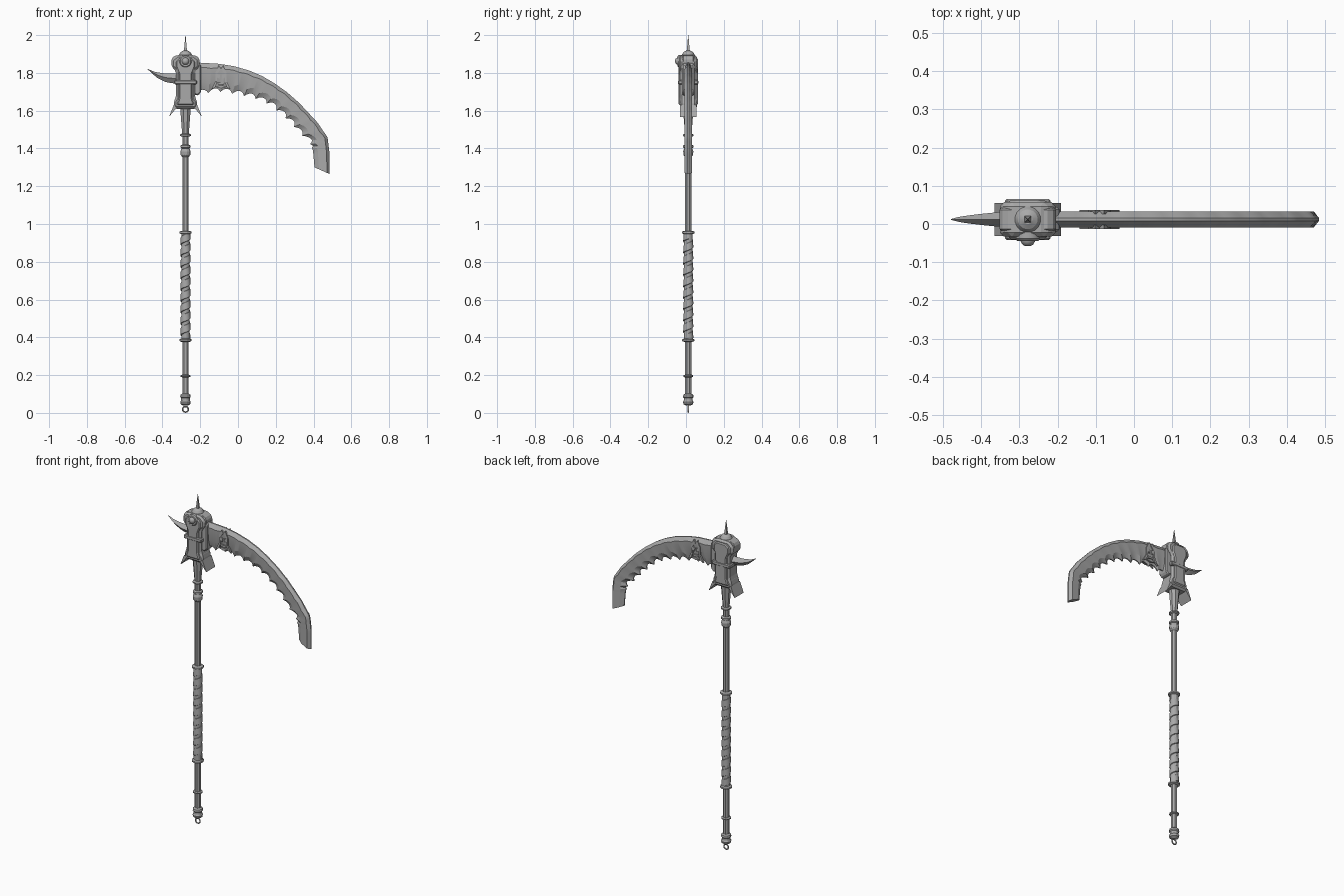
import bpy, bmesh, math
from mathutils import Vector

if "Cube" in bpy.data.objects:
    bpy.data.objects.remove(bpy.data.objects["Cube"])

CX, CY = -0.278, 0.012          # axis of the shaft
metal = bpy.data.materials.new("grey_metal")
metal.diffuse_color = (0.4, 0.4, 0.4, 1)
metal.use_nodes = True
metal.node_tree.nodes["Principled BSDF"].inputs["Base Color"].default_value = metal.diffuse_color


def finish(name, bm, bevel=0, smooth=30):
    bmesh.ops.recalc_face_normals(bm, faces=bm.faces)
    me = bpy.data.meshes.new(name)
    bm.to_mesh(me)
    bm.free()
    me.materials.append(metal)
    ob = bpy.data.objects.new(name, me)
    bpy.context.collection.objects.link(ob)
    if bevel:
        m = ob.modifiers.new("bevel", 'BEVEL')
        m.width, m.segments, m.limit_method = bevel, 1, 'ANGLE'
    if smooth:
        bpy.ops.object.select_all(action='DESELECT')
        ob.select_set(True)
        bpy.context.view_layer.objects.active = ob
        bpy.ops.object.shade_smooth_by_angle(angle=math.radians(smooth))
    return ob


def loft(name, rings, smooth=30, bevel=0):
    """Skin a list of equal closed rings and cap both ends."""
    bm = bmesh.new()
    vs = [[bm.verts.new(p) for p in r] for r in rings]
    n = len(vs[0])
    for a, b in zip(vs, vs[1:]):
        for i in range(n):
            j = (i + 1) % n
            bm.faces.new((a[i], a[j], b[j], b[i]))
    bm.faces.new(vs[0])
    bm.faces.new(vs[-1])
    return finish(name, bm, bevel, smooth)


def lathe(name, profile, n=12, centre=(CX, CY, 0), axis='Z', smooth=25):
    """Turn (radius, height) pairs about z, or about -y when axis is Y."""
    rings = []
    for r, h in profile:
        ring = []
        for k in range(n):
            a = 2 * math.pi * (k + 0.5) / n
            c, s = r * math.cos(a), r * math.sin(a)
            ring.append(Vector(centre) + Vector((c, s, h) if axis == 'Z' else (c, -h, s)))
        rings.append(ring)
    return loft(name, rings, smooth)


def slab(name, pts, y0, y1, bevel=0):
    """Front outline (x, z) extruded from y0 to y1."""
    return loft(name, [[(x, y, z) for x, z in pts] for y in (y0, y1)], 0, bevel)


def resample(pts, n):
    pts = [Vector(p) for p in pts]
    d = [0]
    for a, b in zip(pts, pts[1:]):
        d.append(d[-1] + (b - a).length)
    out, k = [], 0
    for i in range(n + 1):
        t = d[-1] * i / n
        while k < len(pts) - 2 and t > d[k + 1]:
            k += 1
        out.append(pts[k].lerp(pts[k + 1], (t - d[k]) / (d[k + 1] - d[k])))
    return out


def mirrored(half):
    """Complete a right-hand (offset, z) outline about the shaft axis."""
    return [(CX + x, z) for x, z in half] + [(CX - x, z) for x, z in reversed(half)]


# Shaft, grip core and the turned collars
lathe("shaft", [(0.018, 0.05), (0.018, 1.47), (0.02, 1.49), (0.031, 1.62)], 8)
lathe("grip", [(0.018, 0.385), (0.023, 0.39), (0.023, 0.95), (0.018, 0.96)], 12)
for z, r, h in ((0.195, 0.027, 0.014), (0.385, 0.033, 0.018), (0.955, 0.033, 0.018),
                (1.41, 0.028, 0.02), (1.47, 0.029, 0.016)):
    lathe("collar", [(r * 0.7, z - h / 2), (r, z - h / 4), (r, z + h / 4), (r * 0.7, z + h / 2)])
lathe("shaft_knuckle", [(0.018, 1.355), (0.026, 1.365), (0.028, 1.385), (0.022, 1.40)])
lathe("pommel", [(0.012, 0.038), (0.026, 0.046), (0.029, 0.058), (0.024, 0.066),
                 (0.024, 0.078), (0.029, 0.084), (0.027, 0.096), (0.018, 0.102)])

# Leather-like wrap spiralling up the grip
rings, turns, steps = [], 9, 144
for i in range(steps + 1):
    a = 2 * math.pi * turns * i / steps
    z = 0.4 + 0.54 * i / steps
    out = Vector((math.cos(a), math.sin(a), 0))
    c = Vector((CX, CY, z))
    rings.append([c + out * r + Vector((0, 0, dz))
                  for r, dz in ((0.02, -0.022), (0.027, -0.018), (0.025, 0.02), (0.02, 0.022))])
loft("grip_wrap", rings)

# Hanging ring below the pommel
bm = bmesh.new()
grid = [[bm.verts.new((CX + (0.015 + 0.004 * math.cos(b)) * math.cos(a), CY + 0.004 * math.sin(b),
                       0.019 + (0.015 + 0.004 * math.cos(b)) * math.sin(a)))
         for b in [math.pi * j / 3 for j in range(6)]] for a in [math.pi * i / 8 for i in range(16)]]
for i in range(16):
    for j in range(6):
        k, m = (i + 1) % 16, (j + 1) % 6
        bm.faces.new((grid[i][j], grid[k][j], grid[k][m], grid[i][m]))
finish("hanging_ring", bm, smooth=60)

# Head: waisted body, raised face plates, top lobes and band
slab("head_body", mirrored([(0.058, 1.61), (0.062, 1.62), (0.062, 1.65), (0.05, 1.67),
                            (0.05, 1.81), (0.073, 1.83), (0.073, 1.87), (0.045, 1.895)]),
     -0.033, 0.057, 0.014)
slab("head_plate", mirrored([(0.046, 1.63), (0.034, 1.67), (0.034, 1.79), (0.05, 1.83),
                             (0.05, 1.86), (0.03, 1.88)]), -0.04, 0.063, 0.006)
slab("head_band", mirrored([(0.06, 1.738), (0.06, 1.762)]), -0.042, 0.065, 0.005)
for s in (-1, 1):
    lathe("head_lobe", [(0.02, -0.035), (0.031, -0.025), (0.031, 0.025), (0.02, 0.035)], 12,
          (CX + s * 0.044, CY, 1.862), 'Y')

# Round boss on the front
lathe("boss_ring", [(0.034, 0.03), (0.034, 0.05), (0.028, 0.056), (0.02, 0.056)], 16,
      (CX, CY, 1.862), 'Y')
lathe("boss_ball", [(0.02, 0.05), (0.019, 0.058), (0.014, 0.066), (0.006, 0.07)], 16,
      (CX, CY, 1.862), 'Y', 60)

# Cap and square top spike
lathe("cap", [(0.034, 1.885), (0.034, 1.897), (0.026, 1.91), (0.012, 1.918)], 16)
lathe("top_spike", [(0.013, 1.91), (0.009, 1.935), (0.001, 2.0)], 4)

# Flared plates under the head
for s in (-1, 1):
    pts = [(CX + s * x, z) for x, z in ((0.04, 1.625), (0.062, 1.63), (0.087, 1.567), (0.06, 1.6))]
    slab("flared_plate", pts, -0.032, 0.055)

# Rear horn, tapering and curving up to a point
top = resample([(-0.32, 1.797), (-0.39, 1.797), (-0.44, 1.805), (-0.48, 1.822)], 8)
low = resample([(-0.32, 1.742), (-0.38, 1.75), (-0.43, 1.775), (-0.478, 1.819)], 8)
rings = []
for i, (a, b) in enumerate(zip(top, low)):
    m, w = (a + b) / 2, 0.021 * (1 - i / 8) ** 0.7 + 0.001
    rings.append([(a.x, CY, a.y), (m.x, CY + w, m.y), (b.x, CY, b.y), (m.x, CY - w, m.y)])
loft("rear_horn", rings)

# Socket between head and blade
slab("blade_socket", [(-0.25, 1.69), (-0.21, 1.68), (-0.195, 1.70), (-0.195, 1.84),
                      (-0.21, 1.855), (-0.25, 1.85)], CY - 0.032, CY + 0.032, 0.006)

# Blade: bevelled spine, flat cheeks, scalloped inner edge
N = 78
spine = resample([(-0.22, 1.855), (-0.10, 1.848), (-0.02, 1.835), (0.06, 1.812), (0.13, 1.782),
                  (0.193, 1.745), (0.26, 1.697), (0.325, 1.64), (0.42, 1.538), (0.474, 1.459),
                  (0.484, 1.38), (0.484, 1.265)], N)
edge = resample([(-0.22, 1.685), (-0.098, 1.70), (0.008, 1.683), (0.087, 1.665), (0.167, 1.632),
                 (0.23, 1.58), (0.278, 1.535), (0.325, 1.478), (0.373, 1.442), (0.397, 1.39),
                 (0.405, 1.30)], N)
rings = []
for i, (o, e) in enumerate(zip(spine, edge)):
    if i < 0.86 * N:
        e = e + (o - e).normalized() * 0.022 * abs(math.sin(math.pi * i / 6)) ** 0.8
    half = [(0, 0.004), (0.17, 0.021), (0.7, 0.017), (1, 0.003)]
    ring = [(t, CY - w) for t, w in half] + [(t, CY + w) for t, w in reversed(half)]
    rings.append([(o.x + (e.x - o.x) * t, y, o.y + (e.y - o.y) * t) for t, y in ring])
loft("blade", rings, 20)

# Relief emblem on both cheeks: arched frame, brow, sockets and jaw bars
EX = -0.09
for y0, y1 in ((CY - 0.025, CY - 0.014), (CY + 0.014, CY + 0.025)):
    for s in (-1, 1):
        slab("emblem_side", [(EX + s * x, z) for x, z in (
            (0.012, 1.838), (0.03, 1.80), (0.03, 1.755), (0.052, 1.712), (0.03, 1.725),
            (0.02, 1.755), (0.02, 1.795), (0.0, 1.822))], y0, y1)
        slab("emblem_cheek", [(EX + s * x, z) for x, z in (
            (0.004, 1.79), (0.02, 1.795), (0.02, 1.775), (0.008, 1.768))], y0, y1)
    slab("emblem_jaw", [(EX - 0.022, 1.75), (EX + 0.022, 1.75), (EX + 0.014, 1.738),
                        (EX - 0.014, 1.738)], y0, y1)
    slab("emblem_base", [(EX - 0.035, 1.727), (EX, 1.735), (EX + 0.035, 1.727), (EX, 1.718)], y0, y1)
